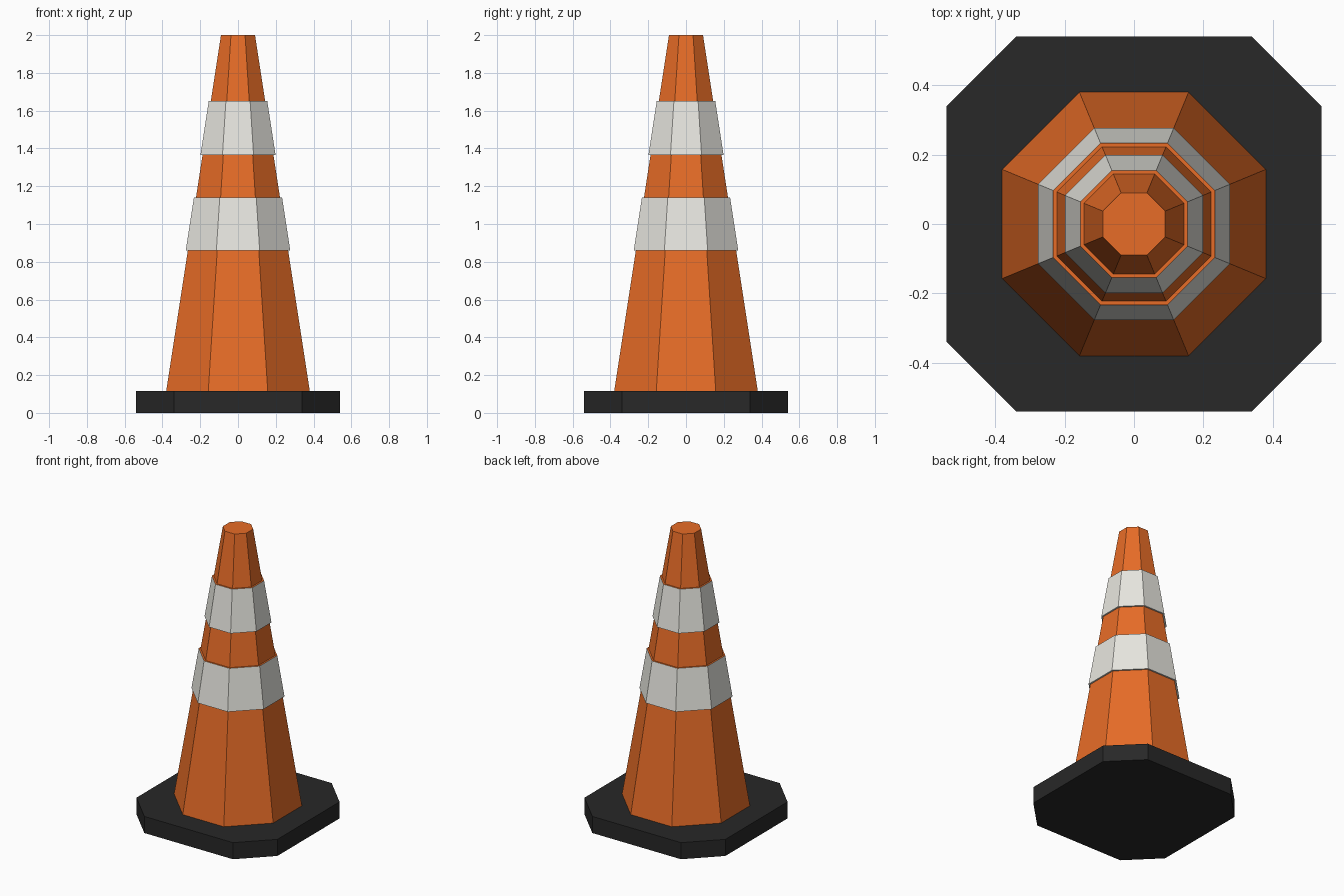
import bpy, bmesh
from math import cos, pi, radians
from mathutils import Matrix

cube = bpy.data.objects.get("Cube")
if cube:
    bpy.data.objects.remove(cube, do_unlink=True)


def make_material(name, rgb):
    mat = bpy.data.materials.new(name)
    mat.use_nodes = True
    colour = (*rgb, 1.0)
    mat.diffuse_color = colour
    bsdf = next(n for n in mat.node_tree.nodes if n.type == "BSDF_PRINCIPLED")
    bsdf.inputs["Base Color"].default_value = colour
    return mat


orange = make_material("orange plastic", (0.8, 0.15, 0.02))
white = make_material("white reflective", (0.8, 0.79, 0.74))
black = make_material("black rubber", (0.021, 0.021, 0.021))


def add_object(name, bm, mats):
    bmesh.ops.recalc_face_normals(bm, faces=bm.faces)
    mesh = bpy.data.meshes.new(name)
    bm.to_mesh(mesh)
    bm.free()
    for mat in mats:
        mesh.materials.append(mat)
    obj = bpy.data.objects.new(name, mesh)
    bpy.context.collection.objects.link(obj)
    return obj


def octagon(bm, apothem, z):
    """Ring of eight vertices with flat sides facing the axes."""
    turn = Matrix.Translation((0, 0, z)) @ Matrix.Rotation(radians(22.5), 4, "Z")
    return bmesh.ops.create_circle(
        bm, segments=8, radius=apothem / cos(pi / 8), matrix=turn)["verts"]


# Rubber base: square slab with cut corners
HALF, CUT, BASE_TOP = 0.54, 0.34, 0.115
bm = bmesh.new()
corners = []
for sx, sy in ((1, 1), (-1, 1), (-1, -1), (1, -1)):
    pair = [(sx * HALF, sy * CUT), (sx * CUT, sy * HALF)]
    corners += pair if sx * sy > 0 else pair[::-1]
bottom = bm.faces.new([bm.verts.new((x, y, 0)) for x, y in corners])
top = bmesh.ops.extrude_face_region(bm, geom=[bottom], use_keep_orig=True)["geom"]
bmesh.ops.translate(bm, vec=(0, 0, BASE_TOP),
                    verts=[v for v in top if isinstance(v, bmesh.types.BMVert)])
add_object("base", bm, [black])


# Cone body: stepped octagonal profile, with raised white bands
def cone_width(z):
    return 0.38 - 0.29 * (z - BASE_TOP) / (2 - BASE_TOP)


RAISE = 0.011
profile = [(cone_width(BASE_TOP), BASE_TOP, 0)]
for low, high in ((0.86, 1.14), (1.365, 1.65)):
    profile += [(cone_width(low), low, 0),
                (cone_width(low) + RAISE, low, 1),
                (cone_width(high) + RAISE, high, 1),
                (cone_width(high), high, 0)]
profile.append((cone_width(2), 2, 0))

bm = bmesh.new()
rings = [octagon(bm, width, z) for width, z, _ in profile]
for lower, upper, (_, _, mat) in zip(rings, rings[1:], profile[1:]):
    for i in range(8):
        j = (i + 1) % 8
        face = bm.faces.new((lower[i], lower[j], upper[j], upper[i]))
        face.material_index = mat
bm.faces.new(rings[0][::-1])
bm.faces.new(rings[-1])
add_object("cone_body", bm, [orange, white])
